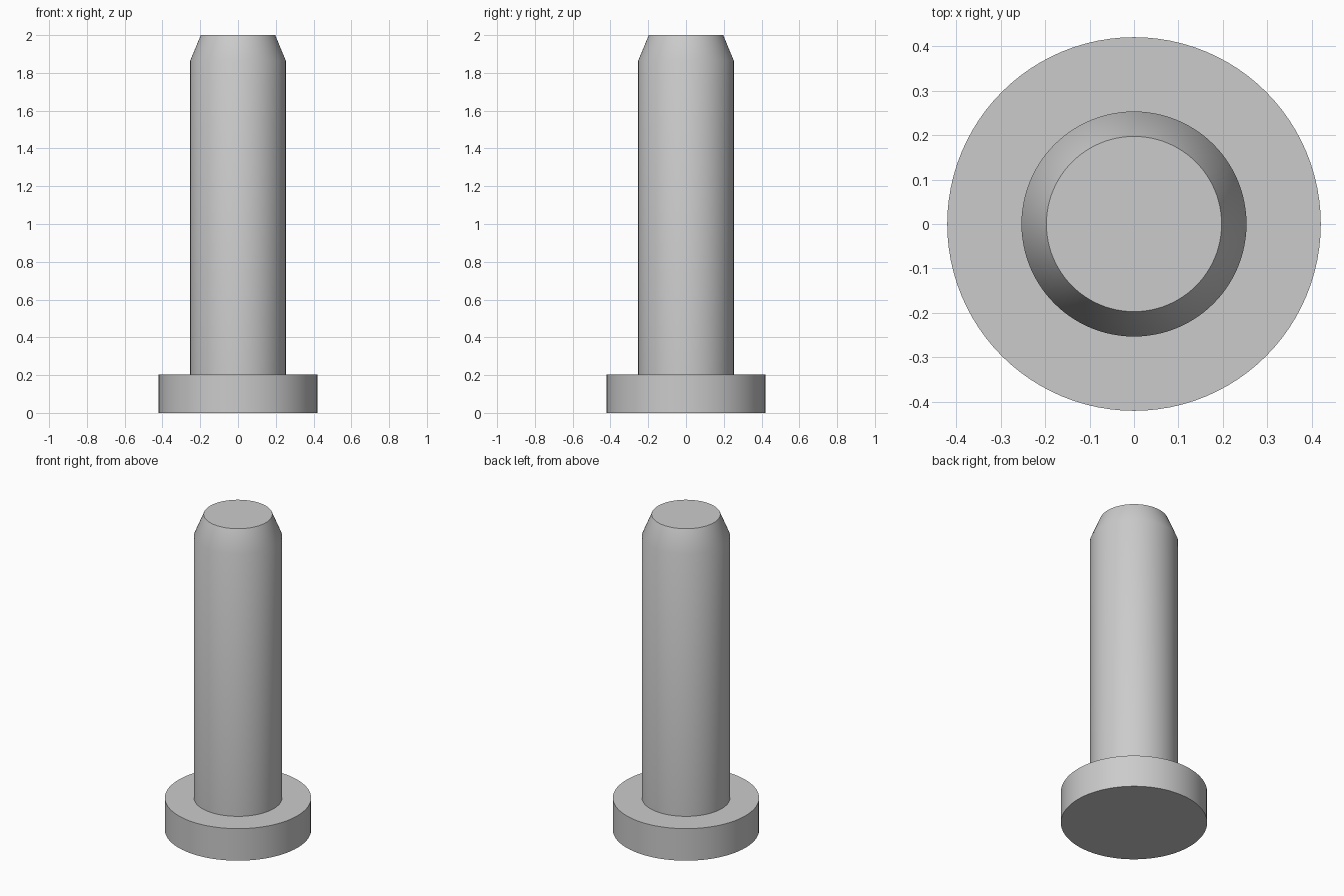
import bpy
import bmesh
import math

SEGMENTS = 96

cube = bpy.data.objects.get("Cube")
if cube:
    bpy.data.objects.remove(cube, do_unlink=True)

# Plain grey metal
metal = bpy.data.materials.new("grey_metal")
metal.use_nodes = True
grey = (0.6, 0.6, 0.6, 1.0)
metal.diffuse_color = grey
metal.node_tree.nodes["Principled BSDF"].inputs["Base Color"].default_value = grey


def lathe(name, profile):
    """Spin a (radius, height) profile around z into a closed solid."""
    bm = bmesh.new()
    rings = []
    for radius, height in profile:
        rings.append([bm.verts.new((radius * math.cos(a), radius * math.sin(a), height))
                      for a in (math.tau * i / SEGMENTS for i in range(SEGMENTS))])
    for low, high in zip(rings, rings[1:]):
        for i in range(SEGMENTS):
            j = (i + 1) % SEGMENTS
            bm.faces.new((low[i], low[j], high[j], high[i]))
    bm.faces.new(rings[0][::-1])
    bm.faces.new(rings[-1])
    mesh = bpy.data.meshes.new(name)
    bm.to_mesh(mesh)
    bm.free()
    mesh.materials.append(metal)
    obj = bpy.data.objects.new(name, mesh)
    bpy.context.collection.objects.link(obj)
    bpy.ops.object.select_all(action="DESELECT")
    obj.select_set(True)
    bpy.context.view_layer.objects.active = obj
    bpy.ops.object.shade_smooth_by_angle(angle=math.radians(30))
    return obj


# Headed pin: flat disc head, straight shank and tapered tip in one solid
lathe("headed_pin", [(0.42, 0.0), (0.42, 0.203), (0.253, 0.203),
                     (0.253, 1.865), (0.197, 2.0)])
